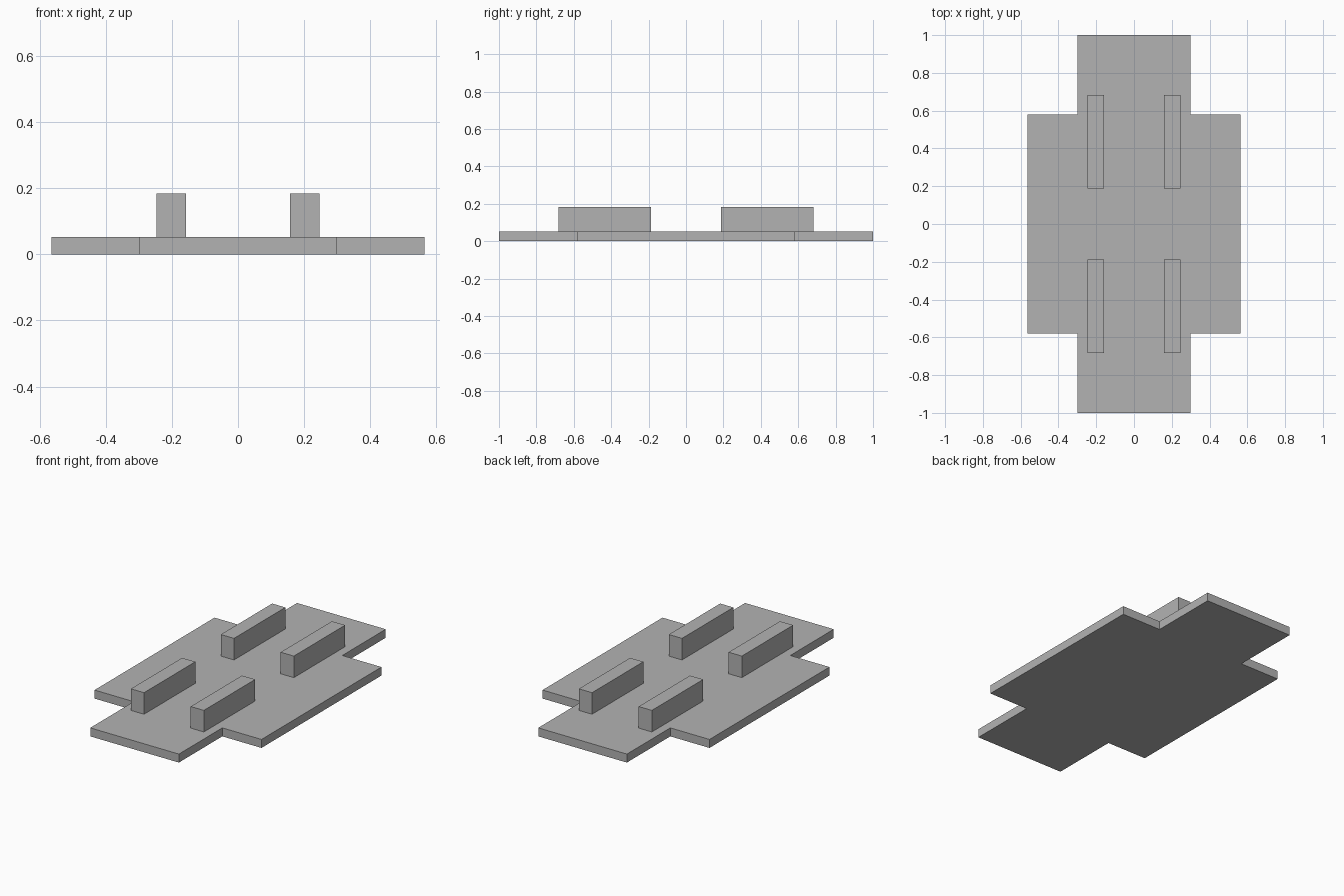
import bpy
import bmesh

default_cube = bpy.data.objects.get("Cube")
if default_cube:
    bpy.data.objects.remove(default_cube, do_unlink=True)

# Single grey material
grey = bpy.data.materials.new("plain_grey")
grey.use_nodes = True
colour = (0.45, 0.45, 0.45, 1)
grey.diffuse_color = colour
grey.node_tree.nodes["Principled BSDF"].inputs["Base Color"].default_value = colour


def extrude_outline(name, outline, bottom, top):
    """Raise a flat outline into a solid with flat faces."""
    bm = bmesh.new()
    face = bm.faces.new([bm.verts.new((x, y, bottom)) for x, y in outline])
    raised = bmesh.ops.extrude_face_region(bm, geom=[face], use_keep_orig=True)
    for item in raised["geom"]:
        if isinstance(item, bmesh.types.BMVert):
            item.co.z = top
    bmesh.ops.recalc_face_normals(bm, faces=bm.faces[:])
    mesh = bpy.data.meshes.new(name)
    bm.to_mesh(mesh)
    bm.free()
    mesh.materials.append(grey)
    obj = bpy.data.objects.new(name, mesh)
    bpy.context.collection.objects.link(obj)
    return obj


PLATE_TOP, BAR_TOP = 0.052, 0.184

# Cross-shaped base plate, from one quarter of its outline
narrow, wide, shoulder, end = 0.30, 0.565, 0.58, 1.0
quarter = [(wide, shoulder), (narrow, shoulder), (narrow, end)]
half = quarter + [(-x, y) for x, y in reversed(quarter)]
outline = half + [(-x, -y) for x, y in half]
extrude_outline("base_plate", outline, 0, PLATE_TOP)

# Four upright bars
x0, x1, y0, y1 = 0.158, 0.247, 0.187, 0.683
for side, sx in (("left", 1), ("right", -1)):
    for place, sy in (("front", -1), ("back", 1)):
        corners = [(x0, y0), (x1, y0), (x1, y1), (x0, y1)]
        extrude_outline(f"{place}_{side}_bar",
                        [(sx * x, sy * y) for x, y in corners],
                        PLATE_TOP, BAR_TOP)
